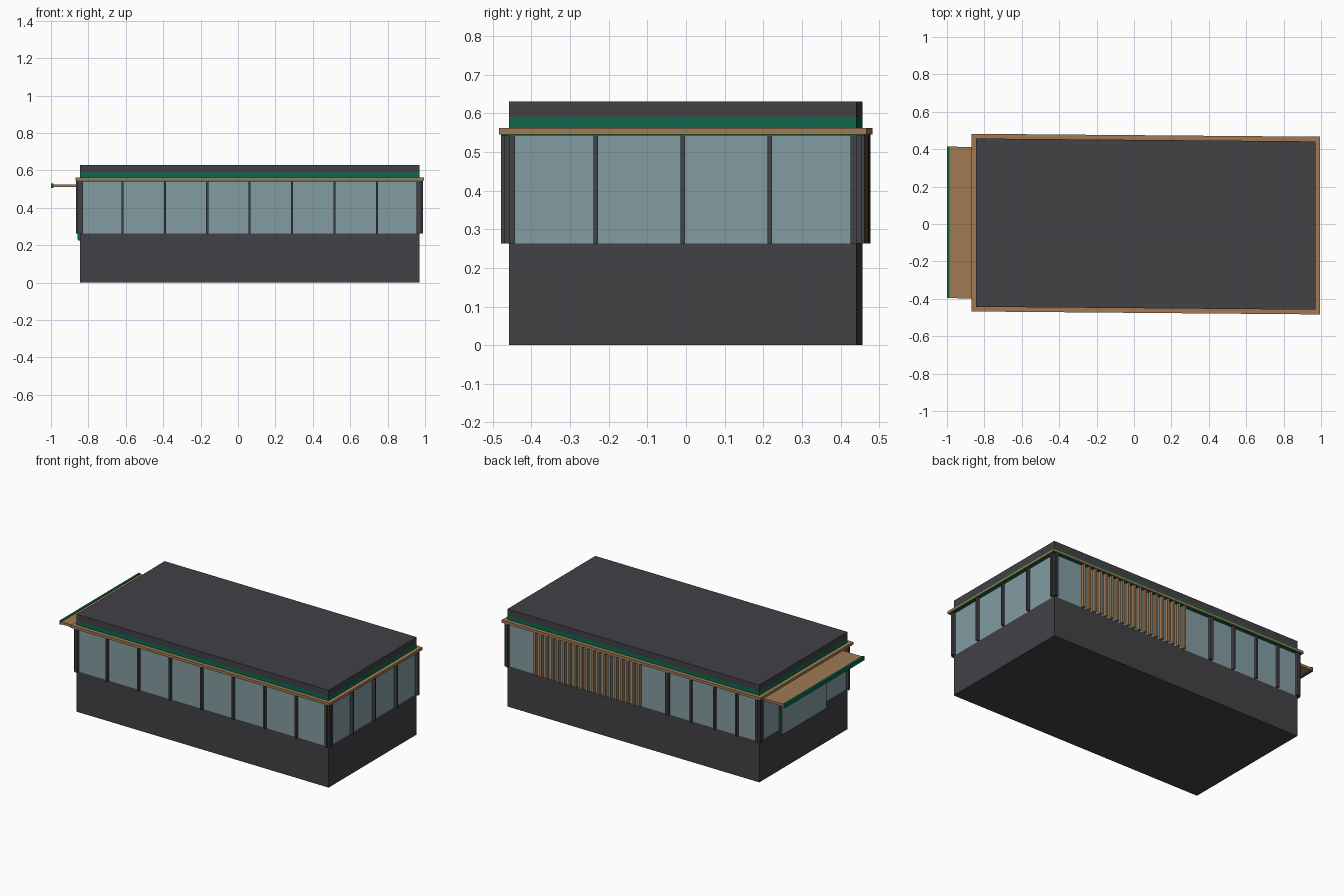
import bpy, bmesh
from mathutils import Matrix

cube = bpy.data.objects.get("Cube")
if cube:
    bpy.data.objects.remove(cube, do_unlink=True)


def material(name, rgb):
    m = bpy.data.materials.new(name)
    m.use_nodes = True
    col = (*rgb, 1.0)
    m.diffuse_color = col
    m.node_tree.nodes["Principled BSDF"].inputs["Base Color"].default_value = col
    return m


GREY = material("dark grey", (0.054, 0.052, 0.060))
GLASS = material("blue grey glass", (0.225, 0.335, 0.355))
WOOD = material("wood", (0.35, 0.195, 0.087))
GREEN = material("green", (0.004, 0.138, 0.072))

# The long walls run slightly askew, so every part shares this shear
SKEW = -0.0085


def boxes(name, mat, spans):
    """One object made of boxes, each given as (x0, x1, y0, y1, z0, z1)."""
    bm = bmesh.new()
    for x0, x1, y0, y1, z0, z1 in spans:
        size = Matrix.Diagonal((x1 - x0, y1 - y0, z1 - z0, 1))
        mid = Matrix.Translation(((x0 + x1) / 2, (y0 + y1) / 2, (z0 + z1) / 2))
        bmesh.ops.create_cube(bm, size=1, matrix=mid @ size)
    for v in bm.verts:
        v.co.y += SKEW * v.co.x
    me = bpy.data.meshes.new(name)
    bm.to_mesh(me)
    bm.free()
    me.materials.append(mat)
    ob = bpy.data.objects.new(name, me)
    bpy.context.collection.objects.link(ob)
    return ob


# Main dimensions
X0, X1, Y = -0.845, 0.97, 0.45
SILL, HEAD = 0.263, 0.545
OUT = 0.02      # how far frames stand out
W = 0.0055      # half width of a mullion

# Stacked building layers
boxes("base_wall", GREY, [(X0, X1, -Y, Y, 0, SILL)])
boxes("window_glass", GLASS, [(X0, X1, -Y, Y, SILL, HEAD)])
boxes("green_band", GREEN, [(X0, X1, -Y, Y, HEAD, 0.59)])
boxes("roof_cap", GREY, [(X0, X1, -Y, Y, 0.59, 0.63)])
E = 0.025
boxes("wood_ledge", WOOD, [(X0 - E, X1 + E, -Y - E, Y + E, HEAD, 0.562)])
boxes("green_soffit", GREEN, [(X0 - OUT, X1 + OUT, -Y - OUT, Y + OUT, HEAD - 0.003, HEAD)])

# Mullions on each wall
n = 8
front_x = [X0 + (X1 - X0) * i / n for i in range(1, n)]
boxes("front_mullions", GREY,
      [(x - W, x + W, -Y - OUT, -Y, SILL, HEAD) for x in front_x])
boxes("back_mullions", GREY,
      [(x - w, x + w, Y, Y + OUT, SILL, HEAD)
       for x, w in ((-0.19, 0.01), (-0.36, W), (-0.53, W), (-0.69, W))])
boxes("left_mullions", GREY,
      [(X1, X1 + OUT, y - W, y + W, SILL, HEAD) for y in (-Y / 2, 0, Y / 2)])

# Stepped corner posts
posts = []
for sx, cx in ((-1, X0), (1, X1)):
    for sy in (-1, 1):
        for out_x, in_x, out_y, in_y in ((0.0, 0.016, OUT, 0.01),
                                         (OUT, 0.01, 0.0, 0.016),
                                         (0.012, 0.01, 0.012, 0.01)):
            xs = sorted((cx + sx * out_x, cx - sx * in_x))
            ys = sorted((sy * (Y + out_y), sy * (Y - in_y)))
            posts.append((*xs, *ys, SILL, HEAD))
boxes("corner_posts", GREY, posts)

# Wooden slat screen on the back wall
count = 19
boxes("back_slats", WOOD,
      [(x - 0.0075, x + 0.0075, Y, Y + OUT, SILL, HEAD)
       for x in (0.01 + 0.75 * i / (count - 1) for i in range(count))])

# Serving window with green surround on the end wall
boxes("hatch_frame", GREEN, [(X0 - 0.01, X0 + 0.01, -0.225, 0.25, 0.225, 0.515)])
boxes("hatch_glass", GLASS, [(X0 - 0.013, X0 - 0.009, -0.22, 0.238, 0.23, 0.512)])

# Awning above the serving window
boxes("awning", WOOD, [(-0.988, X0, -0.405, 0.405, 0.51, 0.526)])
boxes("awning_edge", GREEN, [(-1.0, -0.986, -0.405, 0.405, 0.506, 0.531)])
